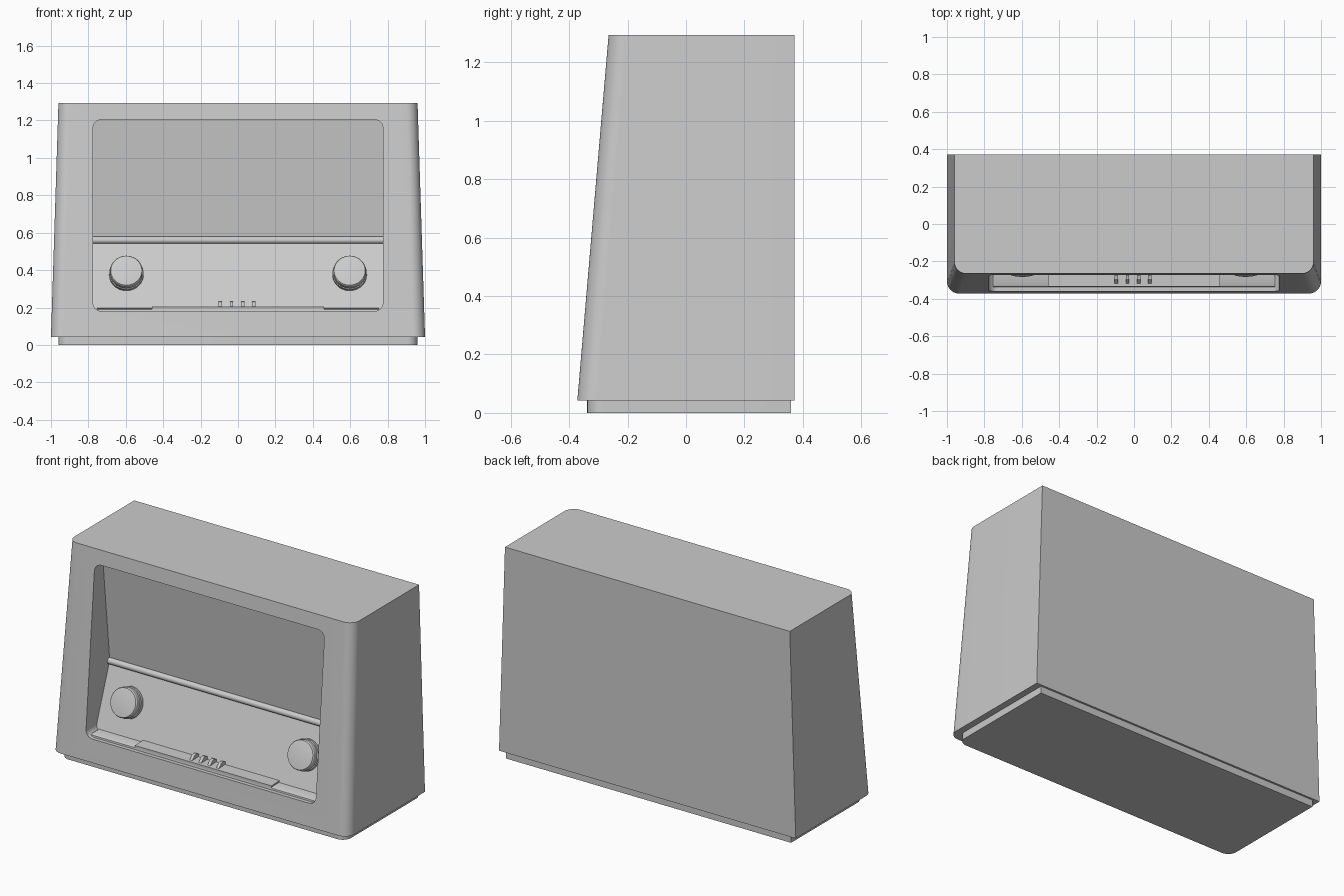
import bpy, bmesh, math
from mathutils import Vector, Matrix

if "Cube" in bpy.data.objects:
    bpy.data.objects.remove(bpy.data.objects["Cube"])


def make(name, bm, smooth=True):
    bmesh.ops.recalc_face_normals(bm, faces=bm.faces)
    me = bpy.data.meshes.new(name)
    bm.to_mesh(me)
    bm.free()
    ob = bpy.data.objects.new(name, me)
    bpy.context.collection.objects.link(ob)
    if smooth:
        bpy.ops.object.select_all(action='DESELECT')
        bpy.context.view_layer.objects.active = ob
        ob.select_set(True)
        bpy.ops.object.shade_smooth_by_angle(angle=math.radians(30))
    return ob


def arc(cx, cy, r, a0, a1, n=10):
    return [(cx + r * math.cos(math.radians(a0 + (a1 - a0) * i / n)),
             cy + r * math.sin(math.radians(a0 + (a1 - a0) * i / n))) for i in range(n + 1)]


def loft(rings, caps=True):
    bm = bmesh.new()
    vs = [[bm.verts.new(p) for p in r] for r in rings]
    n = len(vs[0])
    for a, b in zip(vs, vs[1:]):
        for i in range(n):
            bm.faces.new((a[i], a[(i + 1) % n], b[(i + 1) % n], b[i]))
    if caps:
        bm.faces.new(vs[0])
        bm.faces.new(vs[-1])
    return bm, vs


def plan(hx, front, back, r, z):
    # footprint with rounded front corners and square back corners
    pts = arc(-hx + r, front + r, r, 180, 270) + arc(hx - r, front + r, r, 270, 360)
    pts += [(hx, back), (-hx, back)]
    return [(x, y, z) for x, y in pts]


def extrude_x(name, profile, x0, x1):
    return make(name, loft([[(x, y, z) for y, z in profile] for x in (x0, x1)])[0])


# Tapered cabinet and plinth
cabinet = make("cabinet", loft([plan(1.0, -0.372, 0.372, 0.065, 0.042),
                                plan(0.96, -0.265, 0.372, 0.062, 1.293)])[0])
make("plinth", loft([plan(0.96, -0.338, 0.36, 0.055, 0.0),
                     plan(0.96, -0.338, 0.36, 0.055, 0.05)])[0])

# Recess cutter: rounded opening whose back folds inward at the trim bar
W, Z0, Z1, ZM, R = 0.775, 0.18, 1.205, 0.56, 0.045
Y_TOP, Y_FOLD, Y_LOW = -0.195, -0.128, -0.268


def depth(z):
    if z > ZM:
        return Y_FOLD + (Y_TOP - Y_FOLD) * (z - ZM) / (Z1 - ZM)
    return Y_FOLD + (Y_LOW - Y_FOLD) * (ZM - z) / (ZM - Z0)


lower = [(-W, ZM)] + arc(-W + R, Z0 + R, R, 180, 270, 6) + arc(W - R, Z0 + R, R, 270, 360, 6) + [(W, ZM)]
upper = arc(W - R, Z1 - R, R, 0, 90, 6) + arc(-W + R, Z1 - R, R, 90, 180, 6)
outline = lower + upper
bm, vs = loft([[(x, -0.6, z) for x, z in outline],
               [(x, depth(z), z) for x, z in outline]], caps=False)
k = len(lower)
bm.faces.new(vs[0])
bm.faces.new(vs[1][:k])
bm.faces.new(vs[1][k - 1:] + [vs[1][0]])
cutter = make("recess_cutter", bm, False)
cutter.hide_render = True
mod = cabinet.modifiers.new("recess", 'BOOLEAN')
mod.operation = 'DIFFERENCE'
mod.solver = 'EXACT'
mod.object = cutter
bpy.context.view_layer.objects.active = cabinet
bpy.ops.object.modifier_apply(modifier=mod.name)
bpy.data.objects.remove(cutter)

# Round trim bar between grille and control panel
extrude_x("trim_bar", arc(Y_FOLD - 0.005, ZM, 0.019, 0, 345, 23), -W, W)

# Sill along the bottom of the recess and the key tray on it
extrude_x("sill", [(-0.25, 0.17), (-0.25, 0.197), (-0.325, 0.195), (-0.335, 0.19), (-0.338, 0.17)],
          -0.755, 0.755)
extrude_x("key_tray", [(-0.25, 0.185), (-0.25, 0.207), (-0.335, 0.204), (-0.335, 0.185)], -0.46, 0.46)

# Four wedge-shaped keys, tall at the back
for i in range(4):
    x = -0.095 + 0.06 * i
    extrude_x("key_%d" % (i + 1), [(-0.245, 0.2), (-0.255, 0.222), (-0.275, 0.231), (-0.295, 0.227), (-0.322, 0.2)],
              x - 0.009, x + 0.009)

# Knobs, turned from a profile and set square to the sloping panel
slope = math.atan2(Y_FOLD - Y_LOW, ZM - Z0)
profile = [(0.092, -0.01), (0.092, 0.022), (0.087, 0.024), (0.087, 0.056), (0.083, 0.062), (0.04, 0.067)]
axis = Vector((0, -math.cos(slope), math.sin(slope)))
turn = axis.to_track_quat('Z', 'Y').to_matrix().to_4x4()
for side, x in (("left", -0.597), ("right", 0.597)):
    rings = [[(px, py, h) for px, py in arc(0, 0, r, 0, 360 * 39 / 40, 39)] for r, h in profile]
    bm = loft(rings)[0]
    bm.transform(Matrix.Translation((x, depth(0.376), 0.376)) @ turn)
    make(side + "_knob", bm)
